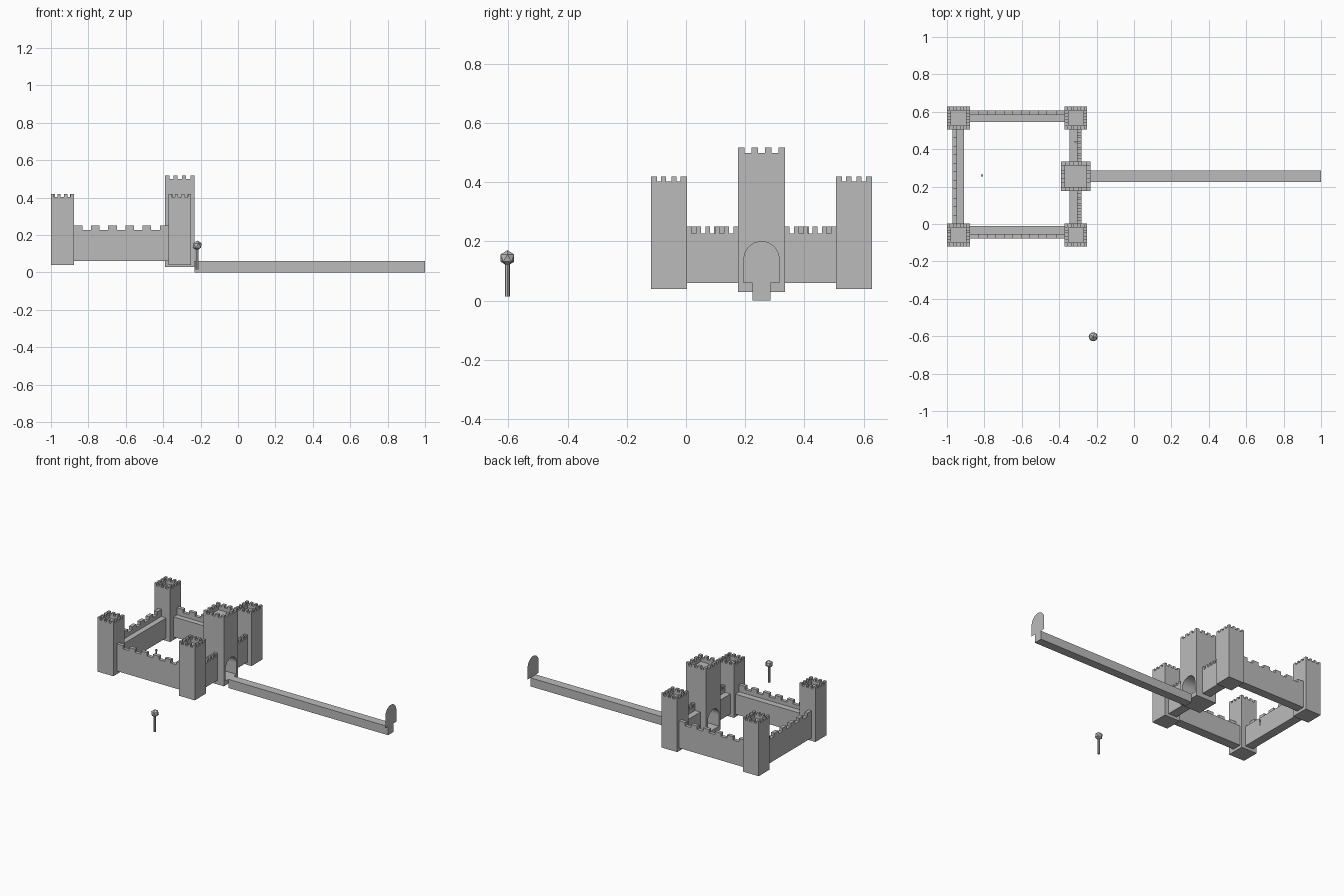
import bpy, bmesh
from math import pi, cos, sin
from mathutils import Vector, Matrix

if "Cube" in bpy.data.objects:
    bpy.data.objects.remove(bpy.data.objects["Cube"])

stone = bpy.data.materials.new("grey_stone")
stone.use_nodes = True
GREY = (0.5, 0.5, 0.5, 1)
stone.diffuse_color = GREY
stone.node_tree.nodes["Principled BSDF"].inputs["Base Color"].default_value = GREY


def box(bm, lo, hi):
    lo, hi = Vector(lo), Vector(hi)
    m = Matrix.Translation((lo + hi) / 2) @ Matrix.Diagonal((*(hi - lo), 1))
    bmesh.ops.create_cube(bm, size=1, matrix=m)


def finish(name, bm):
    mesh = bpy.data.meshes.new(name)
    bmesh.ops.recalc_face_normals(bm, faces=bm.faces)
    bm.to_mesh(mesh)
    bm.free()
    mesh.materials.append(stone)
    ob = bpy.data.objects.new(name, mesh)
    bpy.context.collection.objects.link(ob)
    return ob


def profile(bm, points, x):
    """Face standing across x from (y, z) points."""
    return bm.faces.new([bm.verts.new((x, y, z)) for y, z in points])


def tower_top(bm, cx, cy, half, floor, sill, top):
    """Parapet ring with four merlons on each side."""
    t = 0.021
    slot = 2 * half / 7
    x0, y0, x1, y1 = cx - half, cy - half, cx + half, cy + half
    for a, b in ((y0, y0 + t), (y1 - t, y1)):
        box(bm, (x0, a, floor), (x1, b, sill))
        for i in range(0, 7, 2):
            box(bm, (x0 + i * slot, a, sill), (x0 + (i + 1) * slot, b, top))
    for a, b in ((x0, x0 + t), (x1 - t, x1)):
        box(bm, (a, y0 + t, floor), (b, y1 - t, sill))
        for i in (2, 4):
            box(bm, (a, y0 + i * slot, sill), (b, y0 + (i + 1) * slot, top))


def wall(name, axis, start, end, inner, outer):
    """Curtain wall along an axis, with a walkway and an outer parapet."""
    bm = bmesh.new()
    edge = outer + (0.024 if inner > outer else -0.024)

    def block(s0, s1, t0, t1, z0, z1):
        t0, t1 = sorted((t0, t1))
        if axis == "x":
            box(bm, (s0, t0, z0), (s1, t1, z1))
        else:
            box(bm, (t0, s0, z0), (t1, s1, z1))

    block(start, end, inner, outer, 0.06, 0.2)
    block(start, end, edge, outer, 0.2, 0.227)
    slot = (end - start) / 11
    for i in range(0, 11, 2):
        block(start + i * slot, start + (i + 1) * slot, edge, outer, 0.227, 0.25)
    return finish(name, bm)


# Corner towers
WEST, EAST, SOUTH, NORTH, R = -0.939, -0.311, -0.058, 0.567, 0.061
for name, cx, cy in (("front_right_tower", WEST, SOUTH), ("front_left_tower", EAST, SOUTH),
                     ("back_right_tower", WEST, NORTH), ("back_left_tower", EAST, NORTH)):
    bm = bmesh.new()
    box(bm, (cx - R, cy - R, 0.04), (cx + R, cy + R, 0.38))
    tower_top(bm, cx, cy, R, 0.38, 0.403, 0.42)
    finish(name, bm)

# Gate tower with an arched passage
GATE_Y, G = 0.255, 0.079
ARCH, SPRING, SILL = 0.061, 0.14, 0.06
arch = [(GATE_Y + ARCH, SILL)]
arch += [(GATE_Y + ARCH * cos(pi * i / 16), SPRING + ARCH * sin(pi * i / 16)) for i in range(17)]
arch.append((GATE_Y - ARCH, SILL))

bm = bmesh.new()
outline = [(GATE_Y - G, SILL), (GATE_Y - G, 0.475), (GATE_Y + G, 0.475), (GATE_Y + G, SILL)]
face = profile(bm, outline + arch, EAST - G)
grown = bmesh.ops.extrude_face_region(bm, geom=[face], use_keep_orig=True)
moved = [v for v in grown["geom"] if isinstance(v, bmesh.types.BMVert)]
bmesh.ops.translate(bm, verts=moved, vec=(2 * G, 0, 0))
box(bm, (EAST - G, GATE_Y - G, 0.03), (EAST + G, GATE_Y + G, SILL))
tower_top(bm, EAST, GATE_Y, G, 0.475, 0.499, 0.517)
finish("gate_tower", bm)

# Curtain walls
wall("front_wall", "x", WEST + R, EAST - R, -0.012, -0.078)
wall("back_wall", "x", WEST + R, EAST - R, 0.545, 0.606)
wall("right_wall", "y", SOUTH + R, NORTH - R, -0.908, -0.97)
wall("gate_wall_front", "y", SOUTH + R, GATE_Y - G, -0.345, -0.28)
wall("gate_wall_back", "y", GATE_Y + G, NORTH - R, -0.345, -0.28)

# Long bridge and the thin arched panel at its end
bm = bmesh.new()
box(bm, (EAST + G, GATE_Y - 0.03, 0), (1, GATE_Y + 0.03, SILL))
finish("bridge", bm)
bm = bmesh.new()
profile(bm, arch, 1)
finish("bridge_end_panel", bm)

# Lone tree: slim trunk and faceted crown
bm = bmesh.new()
bmesh.ops.create_cone(bm, cap_ends=True, segments=8, radius1=0.008, radius2=0.008,
                      depth=0.115, matrix=Matrix.Translation((-0.218, -0.603, 0.0725)))
finish("tree_trunk", bm)
bm = bmesh.new()
bmesh.ops.create_icosphere(bm, subdivisions=1, radius=0.027,
                           matrix=Matrix.Translation((-0.218, -0.603, 0.144)))
finish("tree_crown", bm)

# Tiny figures in the courtyard and on the walkway
for name, x, y, z, h in (("courtyard_figure", -0.812, 0.26, 0.06, 0.04),
                         ("wall_figure", -0.312, 0.44, 0.2, 0.022)):
    bm = bmesh.new()
    box(bm, (x - 0.003, y - 0.003, z), (x + 0.003, y + 0.003, z + h))
    box(bm, (x - 0.005, y - 0.005, z + h * 0.7), (x + 0.005, y + 0.005, z + h))
    finish(name, bm)
